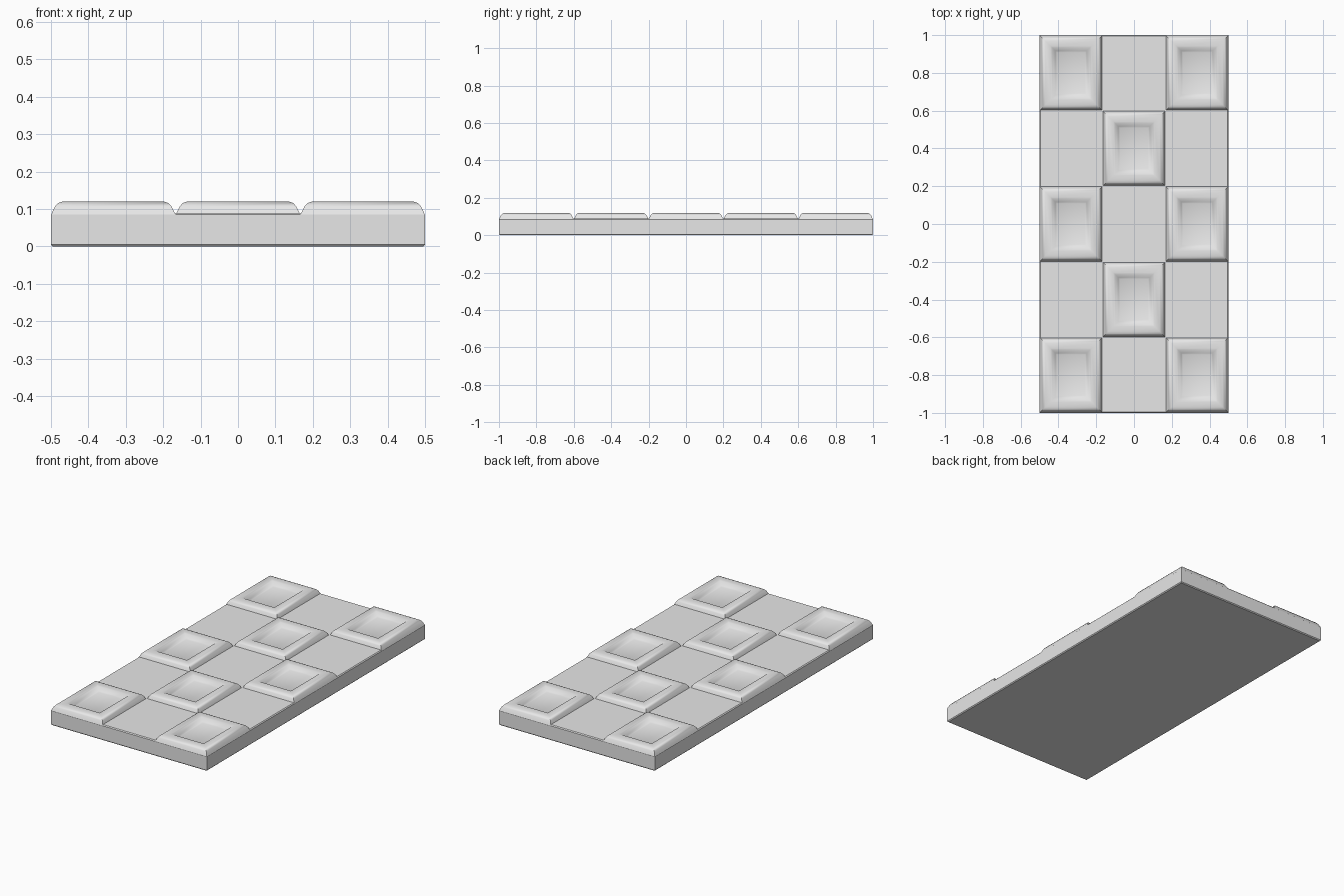
import bpy
import bmesh
from math import radians

default_cube = bpy.data.objects.get("Cube")
if default_cube:
    bpy.data.objects.remove(default_cube, do_unlink=True)

grey = bpy.data.materials.new("light_grey")
grey.use_nodes = True
COLOUR = (0.8, 0.8, 0.8, 1)
grey.diffuse_color = COLOUR
grey.node_tree.nodes["Principled BSDF"].inputs["Base Color"].default_value = COLOUR


def stepped_block(name, cx, cy, half_x, half_y, profile, closed_bottom):
    """Rectangle lofted through (inset, height) steps and capped."""
    bm = bmesh.new()
    rings = []
    for inset, z in profile:
        hx, hy = half_x - inset, half_y - inset
        corners = ((-hx, -hy), (hx, -hy), (hx, hy), (-hx, hy))
        rings.append([bm.verts.new((cx + x, cy + y, z)) for x, y in corners])
    for low, high in zip(rings, rings[1:]):
        for i in range(4):
            j = (i + 1) % 4
            bm.faces.new((low[i], low[j], high[j], high[i]))
    bm.faces.new(rings[-1])
    if closed_bottom:
        bm.faces.new(rings[0][::-1])
    mesh = bpy.data.meshes.new(name)
    bm.to_mesh(mesh)
    bm.free()
    mesh.materials.append(grey)
    obj = bpy.data.objects.new(name, mesh)
    bpy.context.collection.objects.link(obj)
    bpy.ops.object.select_all(action="DESELECT")
    obj.select_set(True)
    bpy.context.view_layer.objects.active = obj
    bpy.ops.object.shade_smooth_by_angle(angle=radians(38))
    return obj


# Base slab with slightly softened edges
SLAB = [(0.005, 0), (0, 0.005), (0, 0.085), (0.005, 0.09)]
stepped_block("base_slab", 0, 0, 0.5, 1, SLAB, True)

# Raised tile: rounded shoulder, flat rim, then a sunken panel
TILE = [(0, 0.084), (0.004, 0.093), (0.011, 0.107), (0.019, 0.116), (0.031, 0.12),
        (0.058, 0.12), (0.067, 0.117), (0.084, 0.101), (0.092, 0.097)]
COLUMNS, ROWS = 3, 5
width, length = 1 / COLUMNS, 2 / ROWS
for row in range(ROWS):
    for col in range(COLUMNS):
        if (row + col) % 2 == 0:
            stepped_block(f"raised_tile_{row + 1}_{col + 1}",
                          (col - 1) * width, (row - 2) * length,
                          width / 2, length / 2, TILE, False)
